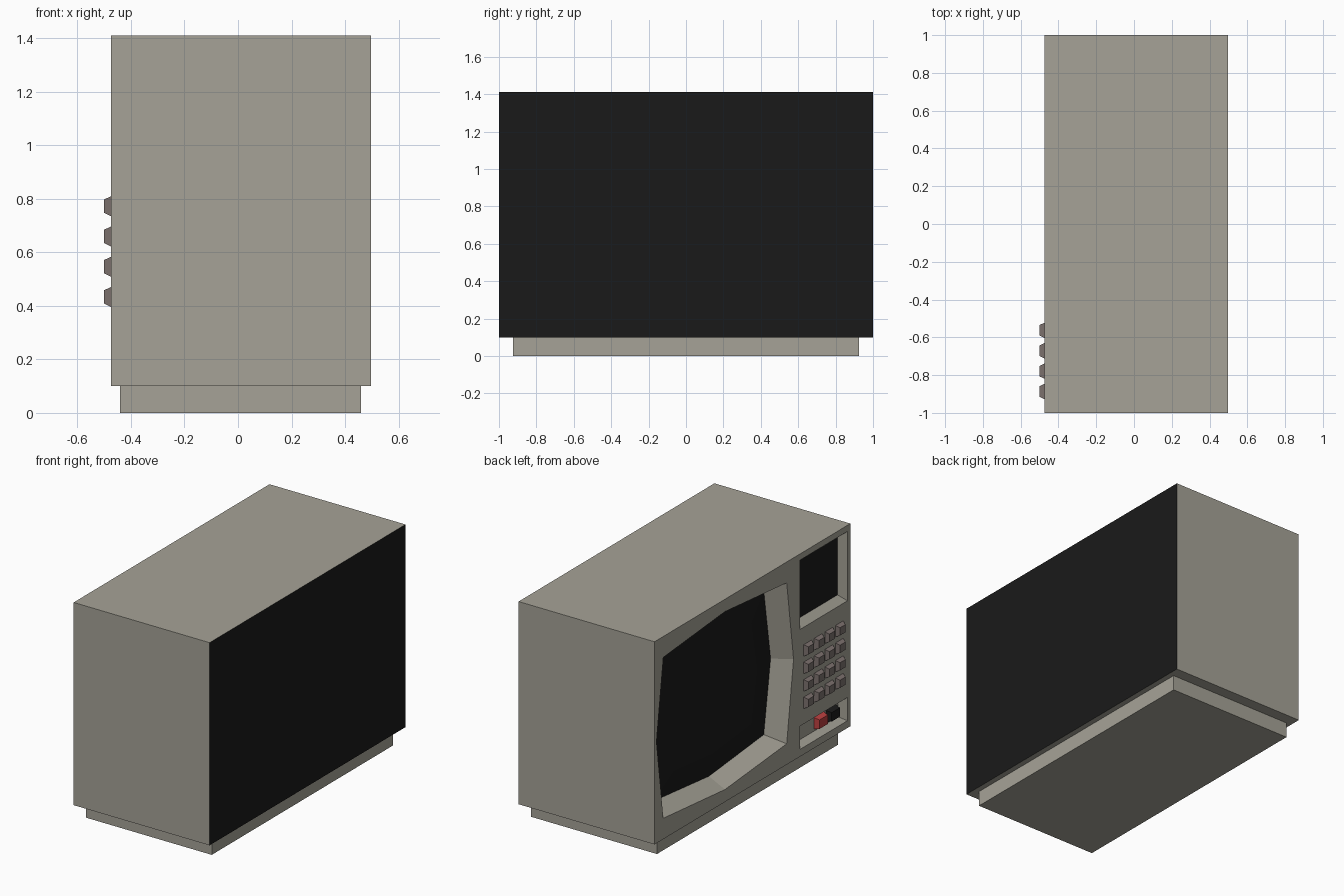
import bpy, bmesh
from mathutils import Vector

if "Cube" in bpy.data.objects:
    bpy.data.objects.remove(bpy.data.objects["Cube"])

FX, BX = -0.475, 0.497      # control-face plane and rear plane


def mat(name, rgb):
    m = bpy.data.materials.new(name)
    m.diffuse_color = (*rgb, 1)
    m.use_nodes = True
    m.node_tree.nodes["Principled BSDF"].inputs["Base Color"].default_value = m.diffuse_color
    return m


BEIGE = mat("beige_plastic", (0.38, 0.365, 0.31))
BLACK = mat("black_plastic", (0.01, 0.01, 0.01))
KEY = mat("key_plastic", (0.20, 0.165, 0.155))
RED = mat("red_plastic", (0.50, 0.05, 0.05))


def finish(name, bm, mats):
    me = bpy.data.meshes.new(name)
    bm.to_mesh(me)
    bm.free()
    for m in mats:
        me.materials.append(m)
    ob = bpy.data.objects.new(name, me)
    bpy.context.collection.objects.link(ob)
    return ob


def rect(x, y0, y1, z0, z1):
    return [Vector((x, y, z)) for y, z in ((y0, z0), (y1, z0), (y1, z1), (y0, z1))]


def octagon(x, cy, cz, corner, mid):
    (a, b), (c, d) = corner, mid
    pts = [(-a, -b), (0, -d), (a, -b), (c, 0), (a, b), (0, d), (-a, b), (-c, 0)]
    return [Vector((x, cy + y, cz + z)) for y, z in pts]


def bridge(bm, la, lb):
    for i in range(len(la)):
        j = (i + 1) % len(la)
        bm.faces.new((la[i], la[j], lb[j], lb[i]))


def loop(bm, pts):
    return [bm.verts.new(p) for p in pts]


def face_out(bm):
    # Turn open panels toward -x
    for f in bm.faces:
        f.normal_update()
        if f.normal.x > 0:
            f.normal_flip()


# Recess outlines: rim at the face, smaller floor behind
door_rim = octagon(FX, 0.28, 0.755, (0.63, 0.52), (0.70, 0.575))
door_floor = octagon(FX + 0.115, 0.28, 0.755, (0.56, 0.465), (0.63, 0.52))
display_rim = rect(FX, -0.97, -0.487, 0.922, 1.37)
display_floor = rect(FX + 0.047, -0.936, -0.521, 0.961, 1.331)
tray_rim = rect(FX, -0.97, -0.487, 0.147, 0.297)
tray_floor = rect(FX + 0.047, -0.94, -0.517, 0.172, 0.272)

# Cabinet with the three recesses and a black rear
bm = bmesh.new()
front = loop(bm, rect(FX, -1, 1, 0.1, 1.41))
rear = loop(bm, rect(BX, -1, 1, 0.1, 1.41))
bridge(bm, front, rear)
bm.faces.new(rear).material_index = 1
rims, open_floors = [front], []
for rim, floor, is_open in ((door_rim, door_floor, True),
                            (display_rim, display_floor, True),
                            (tray_rim, tray_floor, False)):
    r, f = loop(bm, rim), loop(bm, floor)
    bridge(bm, r, f)
    cap = bm.faces.new(f)
    if is_open:
        open_floors.append(cap)
    rims.append(r)
edges = []
for r in rims:
    for i in range(len(r)):
        pair = (r[i], r[(i + 1) % len(r)])
        edges.append(bm.edges.get(pair) or bm.edges.new(pair))
bmesh.ops.triangle_fill(bm, edges=edges, use_beauty=True, normal=(-1, 0, 0))
bmesh.ops.recalc_face_normals(bm, faces=bm.faces[:])
bmesh.ops.delete(bm, geom=open_floors, context='FACES_ONLY')
finish("cabinet", bm, [BEIGE, BLACK])

# Slightly domed main screen
bm = bmesh.new()
outer = loop(bm, door_floor)
inner = loop(bm, octagon(FX + 0.09, 0.28, 0.755, (0.40, 0.33), (0.46, 0.37)))
bridge(bm, outer, inner)
centre = bm.verts.new((FX + 0.08, 0.28, 0.755))
for i in range(8):
    bm.faces.new((inner[i], inner[(i + 1) % 8], centre))
face_out(bm)
finish("main_screen", bm, [BLACK])

# Small display panel
bm = bmesh.new()
bm.faces.new(loop(bm, display_floor))
face_out(bm)
finish("small_display", bm, [BLACK])

# Plinth
bm = bmesh.new()
lo = loop(bm, rect(-0.44, -0.925, 0.925, 0, 0.1))
hi = loop(bm, rect(0.46, -0.925, 0.925, 0, 0.1))
bridge(bm, lo, hi)
bm.faces.new(lo)
bm.faces.new(hi)
bmesh.ops.recalc_face_normals(bm, faces=bm.faces[:])
finish("plinth", bm, [BEIGE])


def button(name, x, y, z, hy, hz, depth, taper, m):
    """Tapered key standing out toward -x from plane x."""
    bm = bmesh.new()
    a = loop(bm, rect(x, y - hy, y + hy, z - hz, z + hz))
    hy, hz = hy - taper, hz - taper
    b = loop(bm, rect(x - depth, y - hy, y + hy, z - hz, z + hz))
    bridge(bm, a, b)
    bm.faces.new(a)
    bm.faces.new(b)
    bmesh.ops.recalc_face_normals(bm, faces=bm.faces[:])
    finish(name, bm, [m])


# Keypad
for row in range(4):
    for col in range(4):
        button(f"key_{row}_{col}", FX, -0.563 - 0.108 * col, 0.772 - 0.113 * row,
               0.04, 0.037, 0.025, 0.012, KEY)

# Buttons in the lower tray
button("red_button", FX + 0.047, -0.745, 0.222, 0.05, 0.037, 0.035, 0.008, RED)
button("black_button", FX + 0.047, -0.868, 0.222, 0.05, 0.037, 0.035, 0.008, BLACK)
